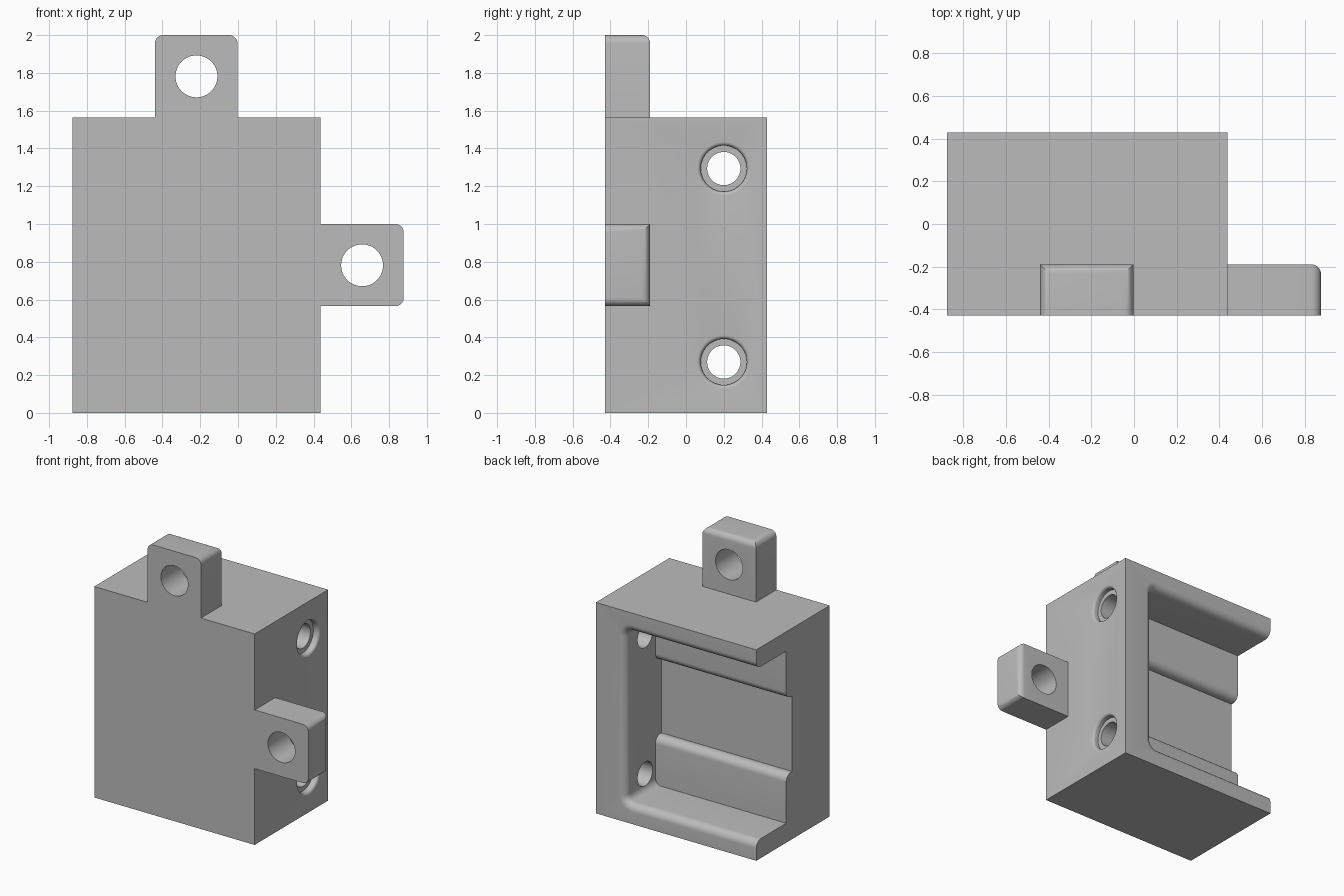
import bpy, bmesh
from math import sin, cos, pi
from mathutils import Vector, Matrix

if "Cube" in bpy.data.objects:
    bpy.data.objects.remove(bpy.data.objects["Cube"], do_unlink=True)

grey = bpy.data.materials.new("plain_grey")
grey.use_nodes = True
grey.diffuse_color = (0.5, 0.5, 0.5, 1)
grey.node_tree.nodes["Principled BSDF"].inputs["Base Color"].default_value = (0.5, 0.5, 0.5, 1)

FRONT, BACK = -0.43, 0.43
LEFT, RIGHT, TOP = 0.4375, -0.877, 1.563
MID_Z = TOP / 2
INNER_X = 0.195
FILLET = 0.055


def finish(bm, name):
    bmesh.ops.recalc_face_normals(bm, faces=bm.faces)
    mesh = bpy.data.meshes.new(name)
    bm.to_mesh(mesh)
    bm.free()
    mesh.materials.append(grey)
    ob = bpy.data.objects.new(name, mesh)
    bpy.context.collection.objects.link(ob)
    return ob


def box(name, lo, hi, round_axis=None, radius=0.044):
    """Box; with round_axis, the far end gets rounded rims except at the front."""
    bm = bmesh.new()
    bmesh.ops.create_cube(bm, size=1)
    lo, hi = Vector(lo), Vector(hi)
    for v in bm.verts:
        v.co = Vector([a + (b - a) * (c + 0.5) for a, b, c in zip(lo, hi, v.co)])
    if round_axis is not None:
        def on_end(e):
            far = all(abs(v.co[round_axis] - hi[round_axis]) < 1e-4 for v in e.verts)
            return far and not all(abs(v.co.y - lo.y) < 1e-4 for v in e.verts)
        bmesh.ops.bevel(bm, geom=[e for e in bm.edges if on_end(e)], offset=radius,
                        segments=8, profile=0.5, affect='EDGES')
    return finish(bm, name)


def loft(name, rings):
    """Closed solid through a list of equal-length rings of points."""
    bm = bmesh.new()
    loops = [[bm.verts.new(p) for p in ring] for ring in rings]
    n = len(loops[0])
    for a, b in zip(loops, loops[1:]):
        for i in range(n):
            j = (i + 1) % n
            bm.faces.new((a[i], a[j], b[j], b[i]))
    bm.faces.new(loops[0])
    bm.faces.new(loops[-1])
    return finish(bm, name)


def lathe(name, origin, axis, profile, n=48):
    """Round solid along x or y from (distance, radius) pairs."""
    rings = []
    for d, r in profile:
        ring = []
        for i in range(n):
            a, b = r * cos(2 * pi * i / n), r * sin(2 * pi * i / n)
            ring.append(Vector(origin) + (Vector((d, a, b)) if axis == 'x' else Vector((a, d, b))))
        rings.append(ring)
    return loft(name, rings)


def outline(y, end_x, half, corner):
    """Slot outline open towards the right, with rounded corners at its left end."""
    pts = [(-1.1, y, MID_Z - half)]
    for side in (-1, 1):
        arc = []
        for k in range(9 if corner else 1):
            t = k / 8 * pi / 2
            arc.append((end_x - corner + corner * sin(t), y,
                        MID_Z + side * (half - corner + corner * cos(t))))
        pts += arc if side < 0 else arc[::-1]
    return pts + [(-1.1, y, MID_Z + half)]


def combine(target, tool, operation):
    mod = target.modifiers.new(operation.lower(), 'BOOLEAN')
    mod.operation, mod.solver, mod.object = operation, 'EXACT', tool
    bpy.context.view_layer.objects.active = target
    bpy.ops.object.modifier_apply(modifier=mod.name)
    bpy.data.objects.remove(tool, do_unlink=True)


def flare(y_rim):
    """(y, growth) steps of a rounded rim."""
    steps = [k / 8 * pi / 2 for k in range(9)]
    return [(y_rim - FILLET + FILLET * sin(t), FILLET * (1 - cos(t))) for t in steps]


# Main housing block
body = box("housing", (RIGHT, FRONT, 0), (LEFT, BACK, TOP))

# Main cavity, open to the back and right, with a rounded rim
STEP_Y, HALF, CORNER = 0.08, 0.637, 0.05
rings = [outline(STEP_Y, INNER_X, HALF, CORNER)]
rings += [outline(y, INNER_X + g, HALF + g, CORNER + g) for y, g in flare(BACK)]
rings.append(outline(BACK + 0.1, INNER_X + FILLET, HALF + FILLET, CORNER + FILLET))
combine(body, loft("cavity_cutter", rings), 'DIFFERENCE')

# Deeper channel along the cavity floor, with rounded long edges
rings = [outline(0.01, INNER_X, 0.28, 0)]
rings += [outline(y, INNER_X, 0.28 + g, 0) for y, g in flare(STEP_Y)]
rings.append(outline(STEP_Y + 0.05, INNER_X, 0.28 + FILLET, 0))
combine(body, loft("channel_cutter", rings), 'DIFFERENCE')

# Counterbored holes through the left wall
BORE, RIM = 0.122, 0.02
profile = [(-0.35, 0.088), (-0.045, 0.088), (-0.045, BORE)]
for k in range(7):
    t = k / 6 * pi / 2
    profile.append((-RIM + RIM * sin(t), BORE + RIM * (1 - cos(t))))
profile.append((0.05, BORE + RIM))
for side in (-1, 1):
    hole = lathe("bolt_hole_cutter", (LEFT, 0.2, MID_Z + side * 0.512), 'x', profile)
    combine(body, hole, 'DIFFERENCE')

# Mounting tabs on the top and left, each with a through hole
TAB_BACK = -0.19
tabs = [
    ("top_tab", (-0.44, FRONT, TOP - 0.05), (-0.003, TAB_BACK, 2.0), 2, (-0.22, 0, MID_Z + 1.0)),
    ("left_tab", (LEFT - 0.05, FRONT, 0.565), (0.877, TAB_BACK, 1.0), 0, (0.657, 0, MID_Z)),
]
for name, lo, hi, axis, centre in tabs:
    tab = box(name, lo, hi, axis)
    pin = lathe("pin_hole_cutter", centre, 'y', [(-0.6, 0.111), (0, 0.111)])
    combine(tab, pin, 'DIFFERENCE')
    combine(body, tab, 'UNION')

# Smooth fillets and bores, crisp edges elsewhere
bpy.ops.object.select_all(action='DESELECT')
body.select_set(True)
bpy.context.view_layer.objects.active = body
bpy.ops.object.shade_smooth_by_angle(angle=pi / 6)
